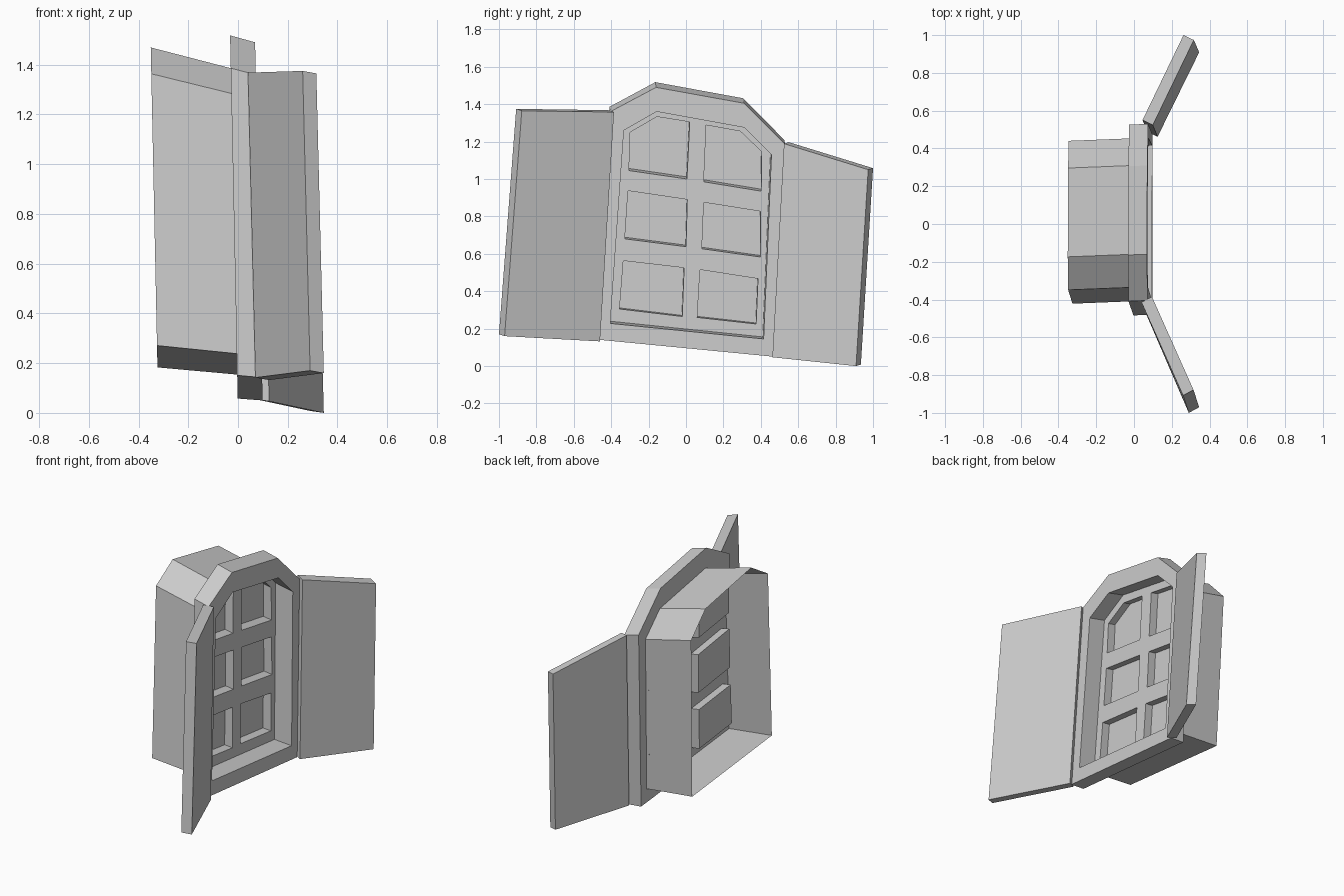
import bpy, bmesh
from mathutils import Vector

if "Cube" in bpy.data.objects:
    bpy.data.objects.remove(bpy.data.objects["Cube"])

# Wonky window: y/z profiles are pushed back by depth d, drifting upward and sideways
LEAN, FRAME_BACK, SHEET, PANE, BOX_BACK = 0.021, 0.10, 0.12, 0.175, 0.42


def warp(y, z, d, ref=0.0):
    k = d - ref
    z2 = z + k * (0.07 + 0.14 * z)
    return Vector((0.10 - LEAN * z2 - d, y - 0.04 * k, z2))


def ring(bm, profile, d, ref=0.0):
    return [bm.verts.new(warp(y, z, d, ref)) for y, z in profile]


def bridge(bm, a, b):
    n = len(a)
    for i in range(n):
        j = (i + 1) % n
        bm.faces.new((a[i], a[j], b[j], b[i]))


def finish(bm, name, recalc=True):
    if recalc:
        bmesh.ops.recalc_face_normals(bm, faces=bm.faces[:])
    me = bpy.data.meshes.new(name)
    bm.to_mesh(me)
    bm.free()
    ob = bpy.data.objects.new(name, me)
    bpy.context.collection.objects.link(ob)
    return ob


outer = [(-0.48, 0.142), (0.47, 0.05), (0.53, 1.185), (0.31, 1.405), (-0.16, 1.49), (-0.405, 1.36)]
inner = [(-0.405, 0.228), (0.415, 0.145), (0.457, 1.13), (0.313, 1.275), (-0.157, 1.36), (-0.332, 1.26)]

# Arched frame: closed ring
bm = bmesh.new()
loops = [ring(bm, outer, 0), ring(bm, outer, FRAME_BACK),
         ring(bm, inner, FRAME_BACK), ring(bm, inner, 0)]
for i in range(4):
    bridge(bm, loops[i], loops[(i + 1) % 4])
finish(bm, "window_frame")

# Open-backed recess walls behind the frame
bm = bmesh.new()
bridge(bm, ring(bm, inner, FRAME_BACK), ring(bm, inner, BOX_BACK))
finish(bm, "recess_walls")

# Lattice sheet with six recessed panes
panes = [
    [(-0.305, 1.045), (0.005, 1.0), (0.02, 1.305), (-0.155, 1.333), (-0.298, 1.25)],
    [(0.095, 0.985), (0.402, 0.935), (0.405, 1.145), (0.29, 1.255), (0.108, 1.288)],
    [(-0.327, 0.68), (0.0, 0.638), (0.007, 0.89), (-0.31, 0.937)],
    [(0.085, 0.627), (0.397, 0.583), (0.398, 0.827), (0.095, 0.875)],
    [(-0.355, 0.305), (-0.02, 0.265), (-0.01, 0.525), (-0.335, 0.563)],
    [(0.06, 0.26), (0.375, 0.225), (0.385, 0.467), (0.075, 0.515)],
]
bm = bmesh.new()
rims = [ring(bm, inner, SHEET)] + [ring(bm, p, SHEET, SHEET) for p in panes]
edges = []
for r in rims:
    edges += [bm.edges.new((r[i], r[(i + 1) % len(r)])) for i in range(len(r))]
bmesh.ops.triangle_fill(bm, edges=edges, use_beauty=True, normal=(1, 0, LEAN))
for r, p in zip(rims[1:], panes):
    back = ring(bm, p, PANE, SHEET)
    bridge(bm, r, back)
    bm.faces.new(back)
finish(bm, "lattice_and_panes")


# Open shutters: outside face corners plus a thickness vector
def shutter(name, corners, thick):
    bm = bmesh.new()
    a = [bm.verts.new(c) for c in corners]
    b = [bm.verts.new(Vector(c) + Vector(thick)) for c in corners]
    bridge(bm, a, b)
    bm.faces.new(a)
    bm.faces.new(b)
    finish(bm, name)


shutter("left_shutter",
        [(0.04, -0.415, 1.368), (0.26, -0.908, 1.375), (0.29, -1.0, 0.17), (0.07, -0.49, 0.142)],
        (0.055, 0.03, -0.01))
shutter("right_shutter",
        [(0.045, 0.55, 1.197), (0.262, 1.0, 1.058), (0.29, 0.935, 0.008), (0.07, 0.488, 0.055)],
        (0.055, -0.026, -0.008))
